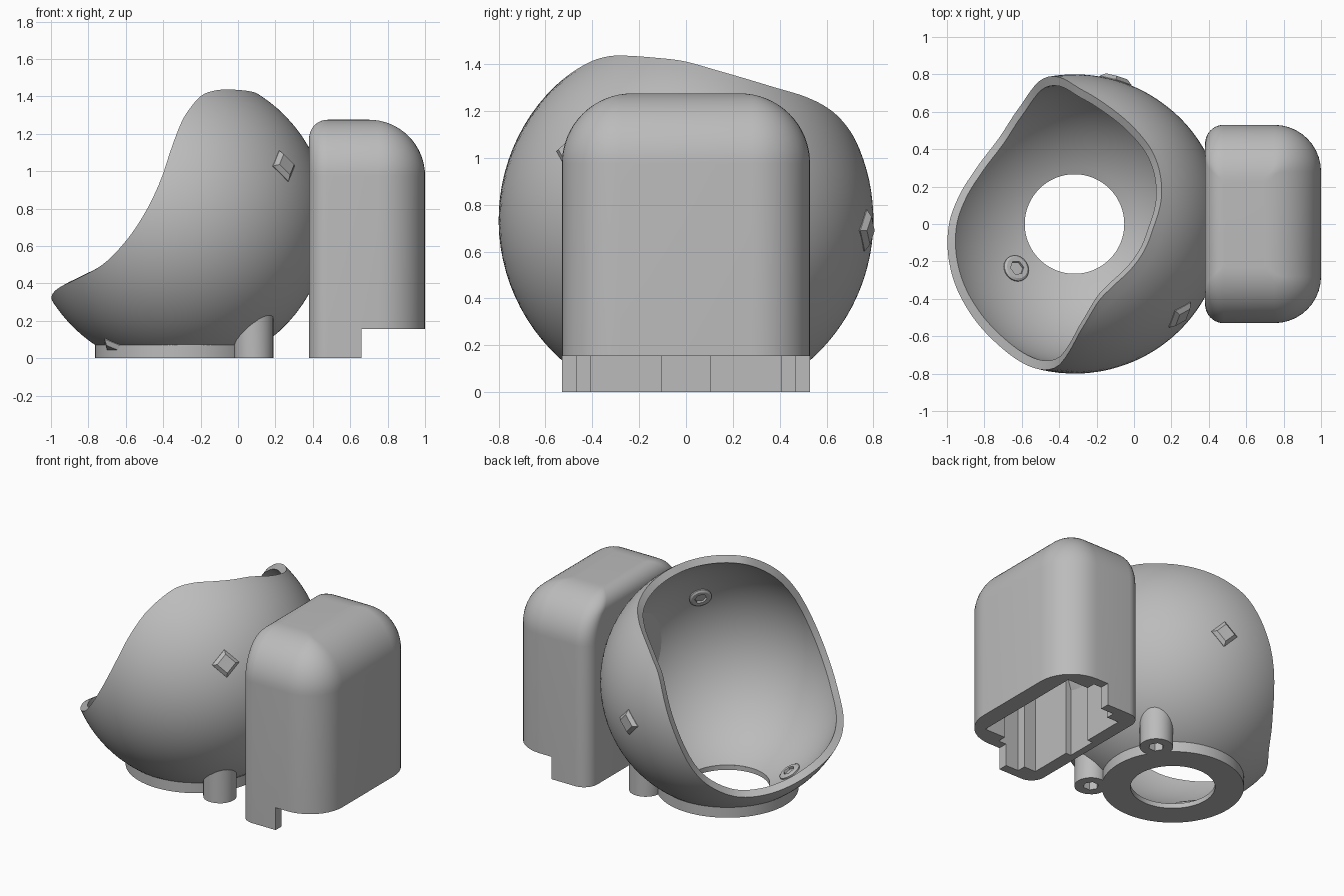
import bpy, bmesh
from math import sin, cos, pi, radians, degrees, acos, sqrt
from mathutils import Vector

old = bpy.data.objects.get("Cube")
if old:
    bpy.data.objects.remove(old, do_unlink=True)

GREY = (0.5, 0.5, 0.5, 1)
mat = bpy.data.materials.new("plain grey")
mat.use_nodes = True
mat.diffuse_color = GREY
mat.node_tree.nodes["Principled BSDF"].inputs["Base Color"].default_value = GREY

C = Vector((-0.318, 0, 0.735))   # bowl centre
R, R_IN, HOLE = 0.8, 0.75, 0.266


def smooth(ob):
    bpy.ops.object.select_all(action='DESELECT')
    ob.select_set(True)
    bpy.context.view_layer.objects.active = ob
    bpy.ops.object.shade_smooth_by_angle(angle=radians(32))


def loft(name, rings, closed=False):
    """Skin equal-length rings; closed joins last to first, otherwise cap both ends."""
    bm = bmesh.new()
    rows = [[bm.verts.new(p) for p in ring] for ring in rings]
    n = len(rows[0])
    pairs = list(zip(rows, rows[1:]))
    if closed:
        pairs.append((rows[-1], rows[0]))
    else:
        bm.faces.new(rows[0])
        bm.faces.new(rows[-1])
    for a, b in pairs:
        for i in range(n):
            j = (i + 1) % n
            bm.faces.new((a[i], a[j], b[j], b[i]))
    bmesh.ops.recalc_face_normals(bm, faces=bm.faces)
    me = bpy.data.meshes.new(name)
    bm.to_mesh(me)
    bm.free()
    me.materials.append(mat)
    ob = bpy.data.objects.new(name, me)
    bpy.context.collection.objects.link(ob)
    smooth(ob)
    return ob


def polygon(sides, r, z=0, n=24):
    """Regular polygon ring sampled with n points."""
    pts = []
    for i in range(n):
        t = i * sides / n
        k, f = int(t), t - int(t)
        a, b = 2 * pi * k / sides, 2 * pi * (k + 1) / sides
        pts.append(Vector((r * (cos(a) * (1 - f) + cos(b) * f),
                           r * (sin(a) * (1 - f) + sin(b) * f), z)))
    return pts


# Bowl rim: elevation (degrees) against azimuth
RIM = [(0, 57.6), (19, 52), (42, 45), (58, 41), (72, 36), (82, 30), (90, 22),
       (99, 2), (108, -20), (116, -31), (131, -40), (150, -41), (166, -37.5),
       (180, -33), (205, -27), (222, -23), (238, -17), (249, -8), (257, 3),
       (263, 16), (267.5, 31), (273, 44), (285, 56), (300, 60.5), (318, 61.2),
       (345, 59.6)]


def rim(az):
    n = len(RIM)

    def key(i):
        x, y = RIM[i % n]
        return x + 360 * (i // n), y
    i = max(k for k in range(n) if RIM[k][0] <= az)
    (xa, ya), (x0, y0), (x1, y1), (xb, yb) = [key(i + k) for k in (-1, 0, 1, 2)]
    h = x1 - x0
    t = (az - x0) / h
    m0, m1 = (y1 - ya) / (x1 - xa) * h, (yb - y0) / (xb - x0) * h
    return ((2*t**3 - 3*t*t + 1) * y0 + (t**3 - 2*t*t + t) * m0
            + (3*t*t - 2*t**3) * y1 + (t**3 - t*t) * m1)


def shell_rings(radius, rows=28):
    low = -degrees(acos(HOLE / radius))
    rings = []
    for k in range(rows + 1):
        ring = []
        for az in range(0, 360, 2):
            e, a = radians(low + (rim(az) - low) * k / rows), radians(az)
            p = C + radius * Vector((cos(e) * cos(a), cos(e) * sin(a), sin(e)))
            p.z = max(p.z, 0.002)
            ring.append(p)
        rings.append(ring)
    return rings


loft("bowl", shell_rings(R) + shell_rings(R_IN)[::-1], closed=True)

# Base ring under the bowl
foot = Vector((C.x, 0, 0))
loft("base_ring", [[foot + p for p in polygon(96, r, z, 96)] for r, z in
                   ((HOLE, 0), (0.447, 0), (0.447, 0.08), (HOLE, 0.03))], closed=True)

# Screw lugs that run up into the bowl, with hexagonal pockets
for side, label in ((-1, "front"), (1, "back")):
    at = foot + Vector((0.403, 0.32 * side, 0))
    top = [at + p for p in polygon(24, 0.105)]
    for p in top:
        p.z = C.z - sqrt(0.79**2 - (p.x - C.x)**2 - p.y**2)
    loft(label + "_lug", [[at + p for p in ring] for ring in
                          (polygon(6, 0.05, 0.06), polygon(6, 0.05), polygon(24, 0.105))] + [top])

# Square bumps outside the bowl with round sockets on the inside
for i, d in enumerate(((0.568, -0.49, 0.295), (0.22, 0.77, -0.045), (-0.42, -0.32, -0.85))):
    d = Vector(d).normalized()
    q = d.to_track_quat('Z', 'Y')

    def place(ring):
        return [C + q @ p for p in ring]
    loft(f"square_bump_{i + 1}", [place(polygon(4, r, z, 4)) for r, z in
                                  ((0.088, 0.775), (0.088, 0.8), (0.06, 0.822))])
    loft(f"inner_socket_{i + 1}", [place(polygon(s, r, z)) for s, r, z in
                                   ((24, 0.072, 0.765), (24, 0.072, 0.738), (24, 0.06, 0.73),
                                    (6, 0.04, 0.73), (6, 0.04, 0.746))])


# Housing: rounded block with a domed top
def outline(x0, x1, y, r0, r1, z, steps=10):
    pts = []
    for cx, cy, r, start in ((x1 - r1, y - r1, r1, 0), (x0 + r0, y - r0, r0, 90),
                             (x0 + r0, r0 - y, r0, 180), (x1 - r1, r1 - y, r1, 270)):
        for k in range(steps + 1):
            a = radians(start + 90 * k / steps)
            pts.append(Vector((cx + r * cos(a), cy + r * sin(a), z)))
    return pts


BIG, SMALL, TOP = 0.3, 0.1, 1.275
rings = [outline(0.38, 1, 0.53, SMALL, 0.25, 0)]
for k in range(17):
    t = pi / 2 * k / 16
    z = TOP - BIG + BIG * sin(t)
    inset = BIG * (1 - cos(t))
    up = min(1, max(0, (z - TOP + SMALL) / SMALL))
    back = SMALL * (1 - sqrt(1 - up * up))
    rings.append(outline(0.38 + back, 1 - inset, 0.53 - inset,
                         max(0.02, SMALL - back), max(0.02, 0.25 - inset), z))
housing = loft("housing", rings)

# Cutters: step under the outer side, cavity, side slots and rear groove
for name, x0, x1, y, z in (("step_cutter", 0.66, 1.2, 0.8, 0.155),
                           ("cavity_cutter", 0.47, 0.88, 0.405, 0.95),
                           ("slot_cutter", 0.56, 0.72, 0.465, 0.9),
                           ("groove_cutter", 0.43, 0.6, 0.105, 0.92)):
    cutter = loft(name, [[(x0, -y, h), (x1, -y, h), (x1, y, h), (x0, y, h)] for h in (-0.1, z)])
    mod = housing.modifiers.new(name, 'BOOLEAN')
    mod.operation, mod.solver, mod.object = 'DIFFERENCE', 'EXACT', cutter
    bpy.context.view_layer.objects.active = housing
    bpy.ops.object.modifier_apply(modifier=name)
    bpy.data.objects.remove(cutter, do_unlink=True)
smooth(housing)
